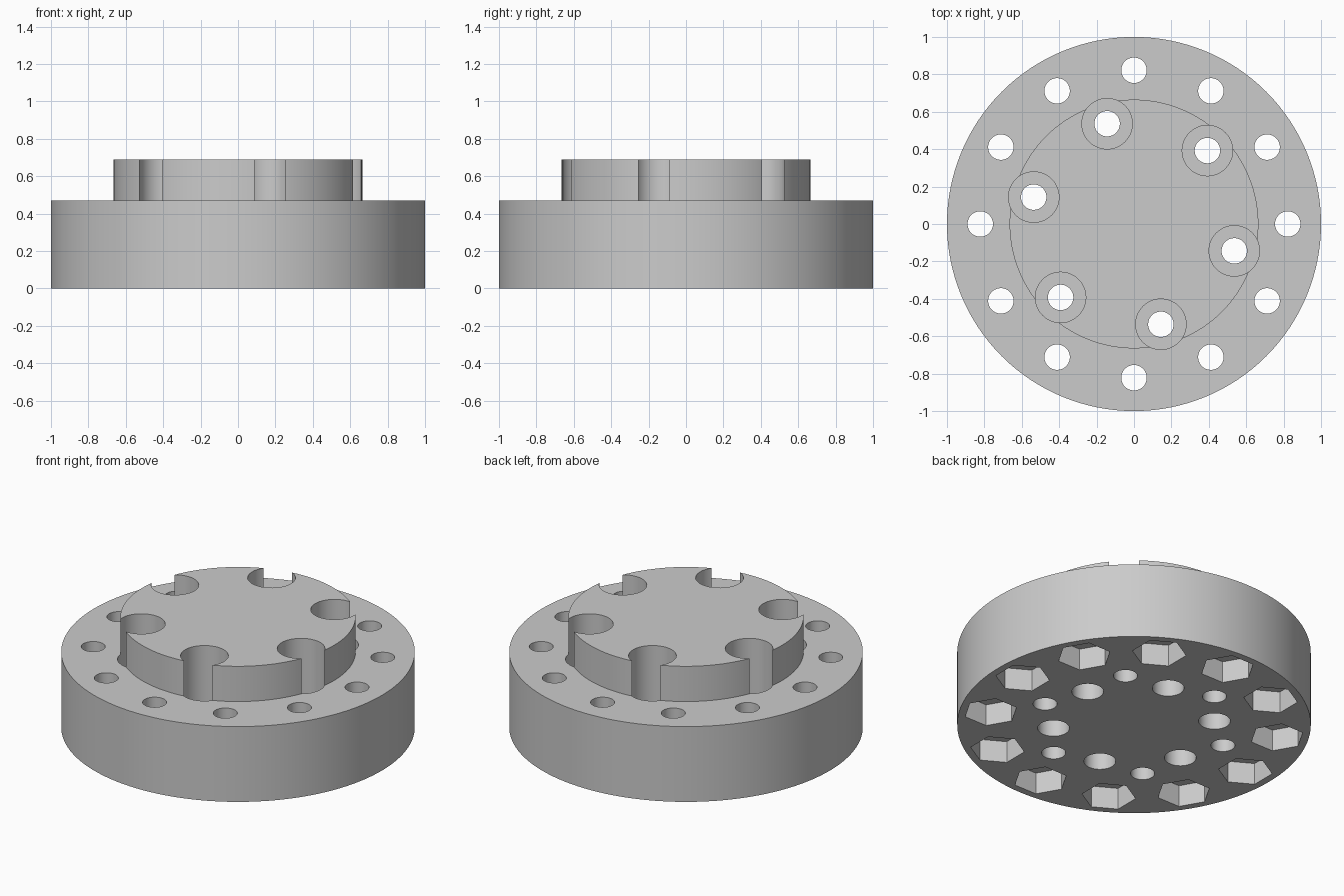
import bpy, bmesh, math

if "Cube" in bpy.data.objects:
    bpy.data.objects.remove(bpy.data.objects["Cube"])

grey = bpy.data.materials.new("plain_grey")
grey.diffuse_color = (0.6, 0.6, 0.6, 1)
grey.use_nodes = True
grey.node_tree.nodes["Principled BSDF"].inputs["Base Color"].default_value = grey.diffuse_color


def make_object(name, bm):
    bmesh.ops.recalc_face_normals(bm, faces=bm.faces)
    mesh = bpy.data.meshes.new(name)
    bm.to_mesh(mesh)
    bm.free()
    mesh.materials.append(grey)
    obj = bpy.data.objects.new(name, mesh)
    bpy.context.collection.objects.link(obj)
    return obj


def add_prism(bm, x, y, z0, z1, radius, sides, turn=0.0):
    """Closed upright prism whose first corner points along 'turn'."""
    rings = [[bm.verts.new((x + radius * math.cos(turn + math.tau * i / sides),
                            y + radius * math.sin(turn + math.tau * i / sides), z))
              for i in range(sides)] for z in (z0, z1)]
    low, high = rings
    bm.faces.new(low[::-1])
    bm.faces.new(high)
    for i in range(sides):
        j = (i + 1) % sides
        bm.faces.new((low[i], low[j], high[j], high[i]))


def ring_of_prisms(bm, count, start, ring_radius, z0, z1, radius, sides):
    for k in range(count):
        a = math.radians(start + 360 * k / count)
        add_prism(bm, ring_radius * math.cos(a), ring_radius * math.sin(a),
                  z0, z1, radius, sides, a + math.pi / 2)


def cut(target, name, rings):
    bm = bmesh.new()
    for ring in rings:
        ring_of_prisms(bm, *ring)
    cutter = make_object(name, bm)
    cutter.hide_render = True
    bpy.context.view_layer.objects.active = target
    mod = target.modifiers.new(name, "BOOLEAN")
    mod.operation = "DIFFERENCE"
    mod.solver = "EXACT"
    mod.object = cutter
    bpy.ops.object.modifier_apply(modifier=mod.name)
    bpy.data.objects.remove(cutter)


# Flange disc with raised boss, revolved from a stepped profile
SEG = 128
profile = [(1.0, 0), (1.0, 0.47), (0.665, 0.47), (0.665, 0.69)]
bm = bmesh.new()
rings = [[bm.verts.new((r * math.cos(math.tau * i / SEG),
                        r * math.sin(math.tau * i / SEG), z)) for i in range(SEG)]
         for r, z in profile]
for a, b in zip(rings, rings[1:]):
    for i in range(SEG):
        j = (i + 1) % SEG
        bm.faces.new((a[i], a[j], b[j], b[i]))
bm.faces.new(rings[0][::-1])
bm.faces.new(rings[-1])
hub = make_object("flange_hub", bm)

# Counterbores from above, hex nut pockets and blind holes from below
cut(hub, "pocket_cutter", [
    (6, 45, 0.555, 0.2, 0.9, 0.135, 48),
    (12, 0, 0.822, -0.2, 0.135, 0.154, 6),
    (6, 15, 0.457, -0.2, 0.3, 0.09, 40),
])

# Bolt holes right through
cut(hub, "bolt_hole_cutter", [
    (6, 45, 0.555, -0.3, 1.0, 0.068, 40),
    (12, 0, 0.822, -0.3, 1.0, 0.068, 40),
])

bpy.ops.object.select_all(action="DESELECT")
hub.select_set(True)
bpy.context.view_layer.objects.active = hub
bpy.ops.object.shade_smooth_by_angle(angle=math.radians(30))
